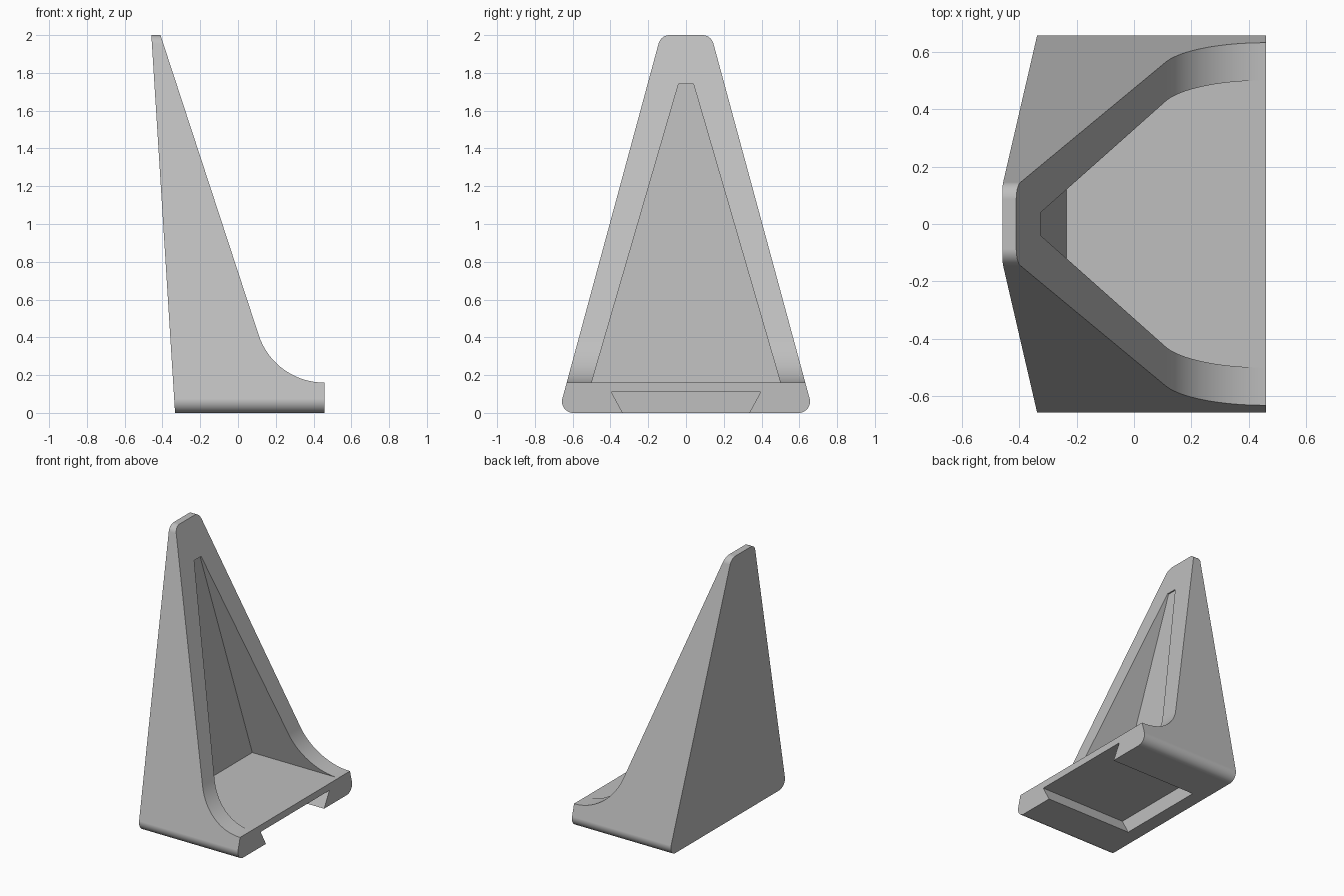
import bpy
import bmesh
from math import sin
from mathutils import Vector

cube = bpy.data.objects.get("Cube")
if cube:
    bpy.data.objects.remove(cube, do_unlink=True)

grey = bpy.data.materials.new("light_grey")
grey.use_nodes = True
colour = (0.52, 0.52, 0.52, 1)
grey.diffuse_color = colour
grey.node_tree.nodes["Principled BSDF"].inputs["Base Color"].default_value = colour


def fillet(a, corner, b, radius, steps):
    """Points of an arc that rounds the corner between a and b."""
    a, corner, b = Vector(a), Vector(corner), Vector(b)
    u, v = (a - corner).normalized(), (b - corner).normalized()
    centre = corner + (u + v).normalized() * radius / sin(u.angle(v) / 2)
    start = corner + u * (centre - corner).dot(u) - centre
    end = corner + v * (centre - corner).dot(v) - centre
    return [centre + start.lerp(end, i / steps).normalized() * radius
            for i in range(steps + 1)]


def prism(name, points, axis, low, high):
    """Extrude a yz profile along x, or an xz profile along y."""
    bm = bmesh.new()

    def ring(depth):
        if axis == "x":
            return [bm.verts.new((depth, p[0], p[1])) for p in points]
        return [bm.verts.new((p[0], depth, p[1])) for p in points]

    near, far = ring(low), ring(high)
    bm.faces.new(near)
    bm.faces.new(far)
    for i in range(len(points)):
        j = (i + 1) % len(points)
        bm.faces.new((near[i], near[j], far[j], far[i]))
    bmesh.ops.recalc_face_normals(bm, faces=bm.faces)
    mesh = bpy.data.meshes.new(name)
    bm.to_mesh(mesh)
    bm.free()
    mesh.materials.append(grey)
    obj = bpy.data.objects.new(name, mesh)
    bpy.context.scene.collection.objects.link(obj)
    return obj


def boolean(target, tool, operation):
    mod = target.modifiers.new(tool.name, "BOOLEAN")
    mod.operation = operation
    mod.solver = "EXACT"
    mod.object = tool


# Tapered outline with four rounded corners
corners = [(-0.675, 0), (0.675, 0), (0.133, 2), (-0.133, 2)]
outline = []
for i, corner in enumerate(corners):
    outline += fillet(corners[i - 1], corner, corners[(i + 1) % 4], 0.06, 10)
stand = prism("stand", outline, "x", -0.7, 0.7)

# Side profile: leaning back, sloping front and concave toe
front, floor = 0.459, 0.16
toe = floor + 0.0005
sweep = fillet((front, toe), (0.192, toe), (-0.41, 2), 0.364, 24)
# The top runs slightly past the outline so the two never share a plane there
side = ([(-0.327, -0.1), (front, -0.1), (front, toe)] + sweep
        + [(-0.443, 2.1), (-0.465, 2.1)])
side_profile = prism("side_profile", side, "y", -1, 1)

# Pocket whose rear wall runs parallel to the back
pocket = prism("pocket_cutter", [(-0.5, floor), (0.5, floor), (0.04, 1.74), (-0.04, 1.74)],
               "x", -0.235, 0.8)
for v in pocket.data.vertices:
    if v.co.x < 0:
        v.co.x -= 0.063 * (v.co.z - floor)

# Dovetail slot under the base, open at the toe
slot_wide, slot_narrow = 0.395, 0.28
slot = prism("slot_cutter", [(-slot_narrow, -0.1), (slot_narrow, -0.1),
                             (slot_wide, 0.11), (-slot_wide, 0.11)], "x", -0.23, 0.8)

boolean(stand, side_profile, "INTERSECT")
boolean(stand, pocket, "DIFFERENCE")
boolean(stand, slot, "DIFFERENCE")

# Bake the cuts and drop the cutters
depsgraph = bpy.context.evaluated_depsgraph_get()
baked = bpy.data.meshes.new_from_object(stand.evaluated_get(depsgraph))
stand.modifiers.clear()
stand.data = baked
for tool in (side_profile, pocket, slot):
    bpy.data.objects.remove(tool, do_unlink=True)

# Smooth the rounded parts while keeping edges sharp
bpy.ops.object.select_all(action="DESELECT")
stand.select_set(True)
bpy.context.view_layer.objects.active = stand
bpy.ops.object.shade_smooth_by_angle(angle=0.4)
weighted = stand.modifiers.new("weighted_normals", "WEIGHTED_NORMAL")
weighted.keep_sharp = True
